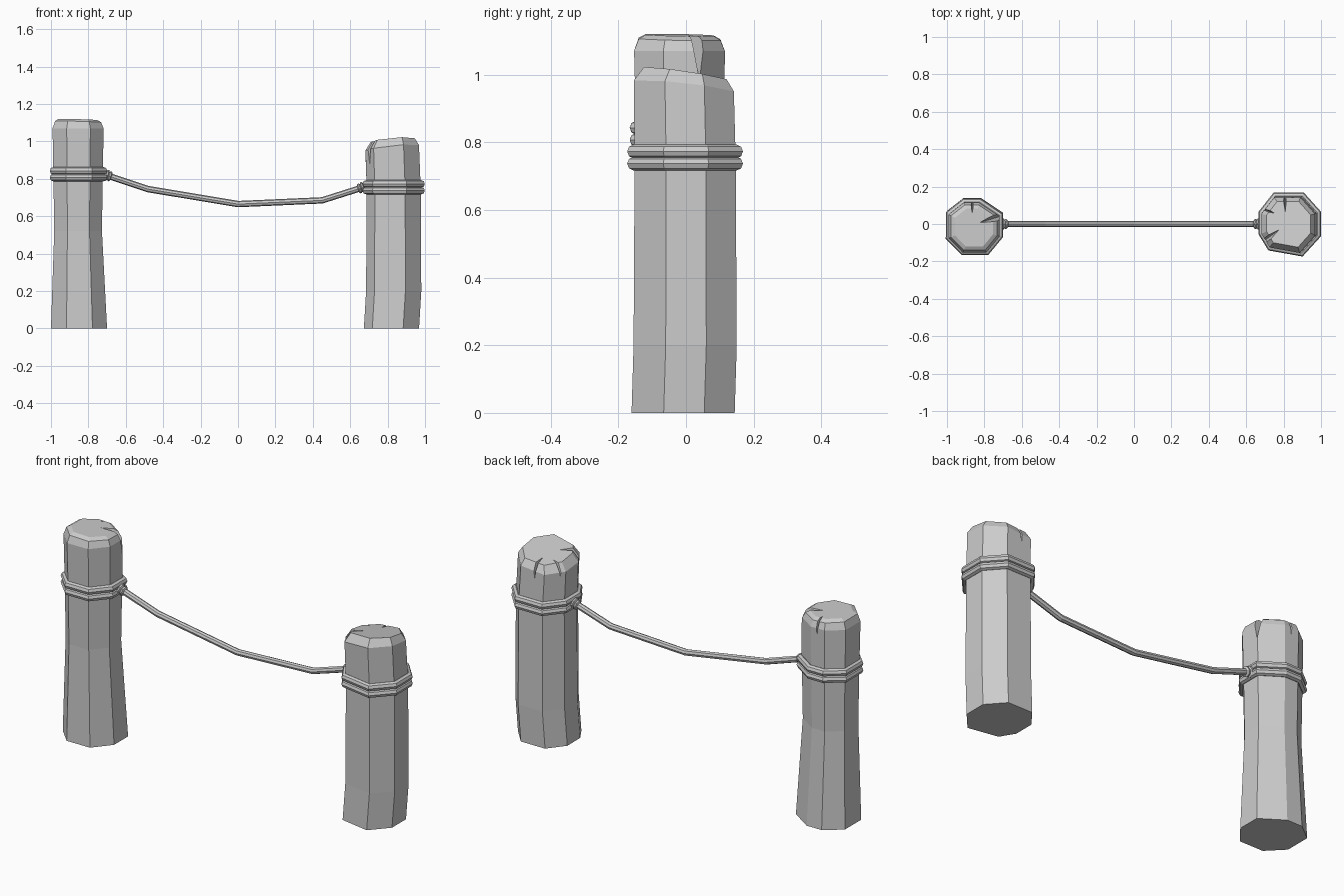
import bpy
import bmesh
from mathutils import Vector

if "Cube" in bpy.data.objects:
    bpy.data.objects.remove(bpy.data.objects["Cube"], do_unlink=True)

grey = bpy.data.materials.new("plain_grey")
grey.use_nodes = True
COLOUR = (0.6, 0.6, 0.6, 1)
grey.diffuse_color = COLOUR
grey.node_tree.nodes["Principled BSDF"].inputs["Base Color"].default_value = COLOUR


def add_mesh(name, bm):
    bmesh.ops.recalc_face_normals(bm, faces=bm.faces)
    mesh = bpy.data.meshes.new(name)
    bm.to_mesh(mesh)
    bm.free()
    mesh.materials.append(grey)
    ob = bpy.data.objects.new(name, mesh)
    bpy.context.collection.objects.link(ob)
    return ob


def post(name, outline, centre, levels):
    """Loft an outline; each level is z, scale, x shift, y shift, x slope, y slope."""
    bm = bmesh.new()
    rings = []
    for z, s, dx, dy, sx, sy in levels:
        ring = []
        for x, y in outline:
            rx, ry = (x - centre[0]) * s, (y - centre[1]) * s
            ring.append(bm.verts.new((centre[0] + rx + dx, centre[1] + ry + dy,
                                      z + rx * sx + ry * sy)))
        rings.append(ring)
    n = len(outline)
    for a, b in zip(rings, rings[1:]):
        for i in range(n):
            j = (i + 1) % n
            bm.faces.new((a[i], a[j], b[j], b[i]))
    bm.faces.new(rings[0])
    bm.faces.new(rings[-1])
    return add_mesh(name, bm)


def crack(target, tip, mouth, width, top, depth):
    """Cut a narrow wedge from the tip outward through the post's rim."""
    tip, mouth = Vector(tip), Vector(mouth)
    out = (mouth - tip).normalized()
    side = Vector((-out.y, out.x)) * width / 2
    bm = bmesh.new()
    for p, z in ((tip, top + 0.03), (mouth + side, top + 0.03),
                 (mouth - side, top + 0.03), (mouth, top - depth)):
        bm.verts.new((p.x, p.y, z))
    bmesh.ops.convex_hull(bm, input=bm.verts)
    cutter = add_mesh("crack_cutter", bm)
    cutter.hide_render = True
    mod = target.modifiers.new("crack", "BOOLEAN")
    mod.operation, mod.solver, mod.object = "DIFFERENCE", "EXACT", cutter
    bpy.context.view_layer.objects.active = target
    bpy.ops.object.modifier_apply(modifier=mod.name)
    bpy.data.objects.remove(cutter, do_unlink=True)


def tube(name, points, radius, closed=False):
    """Eight-sided rope along straight segments."""
    curve = bpy.data.curves.new(name, "CURVE")
    curve.dimensions = "3D"
    curve.bevel_depth, curve.bevel_resolution = radius, 2
    curve.use_fill_caps = not closed
    spline = curve.splines.new("POLY")
    spline.points.add(len(points) - 1)
    for p, co in zip(spline.points, points):
        p.co = (*co, 1)
    spline.use_cyclic_u = closed
    spline.use_smooth = False
    curve.materials.append(grey)
    ob = bpy.data.objects.new(name, curve)
    bpy.context.collection.objects.link(ob)
    bpy.ops.object.select_all(action="DESELECT")
    ob.select_set(True)
    bpy.context.view_layer.objects.active = ob
    bpy.ops.object.convert(target="MESH")


def lashing(name, outline, centre, scale, shift, z):
    """Two rope loops stacked around a post."""
    for label, dz in (("lower", -0.018), ("upper", 0.018)):
        loop = [(centre[0] + (x - centre[0]) * scale + shift[0],
                 centre[1] + (y - centre[1]) * scale + shift[1], z + dz)
                for x, y in outline]
        tube(f"{name}_{label}_loop", loop, 0.02, True)


def knot(name, start, direction):
    """Two-ridged collar at a rope end."""
    profile = ((0, 0.018), (0.006, 0.03), (0.014, 0.03), (0.019, 0.022),
               (0.024, 0.027), (0.031, 0.027), (0.037, 0.016))
    d = Vector(direction).normalized()
    turn = d.to_track_quat("Z", "Y")
    bm = bmesh.new()
    rings = []
    for h, r in profile:
        ring = bmesh.ops.create_circle(bm, segments=8, radius=r)["verts"]
        for v in ring:
            v.co = Vector(start) + turn @ (v.co + Vector((0, 0, h)))
        rings.append(ring)
    for a, b in zip(rings, rings[1:]):
        for i in range(8):
            j = (i + 1) % 8
            bm.faces.new((a[i], a[j], b[j], b[i]))
    bm.faces.new(rings[0])
    bm.faces.new(rings[-1])
    add_mesh(name, bm)


# Tall post, flared at the base
tall = ((-0.917, -0.155), (-0.778, -0.155), (-0.70, -0.06), (-0.70, 0.06),
        (-0.82, 0.14), (-0.91, 0.14), (-1.0, 0.07), (-1.0, -0.07))
tall_mid = (-0.85, -0.005)
tall_post = post("tall_post", tall, tall_mid, (
    (0, 1, 0, 0, 0, 0),
    (0.52, 0.85, -0.005, -0.01, 0, 0),
    (0.82, 0.88, -0.005, -0.01, 0, 0),
    (1.07, 0.91, -0.005, -0.012, 0, 0),
    (1.105, 0.82, -0.005, -0.012, -0.03, -0.02),
    (1.117, 0.68, -0.005, -0.012, -0.03, -0.02)))
crack(tall_post, (-0.85, 0.0), (-0.70, 0.045), 0.07, 1.115, 0.15)
crack(tall_post, (-0.865, 0.04), (-0.865, 0.16), 0.04, 1.115, 0.15)

# Short post, with a slanted top
short = ((0.73, -0.125), (0.895, -0.155), (0.98, -0.06), (0.98, 0.06),
         (0.90, 0.15), (0.755, 0.15), (0.685, 0.06), (0.685, -0.05))
short_mid = (0.83, 0)
short_post = post("short_post", short, short_mid, (
    (0, 1, -0.012, -0.006, 0, 0),
    (0.2, 1, 0, 0, 0, 0),
    (0.75, 0.98, 0, 0, 0, 0),
    (0.96, 0.97, -0.008, -0.004, 0.1, -0.11),
    (1.0, 0.8, -0.005, 0, 0.08, -0.15)))
crack(short_post, (0.81, 0.03), (0.805, 0.18), 0.045, 1.0, 0.14)
crack(short_post, (0.79, 0.045), (0.66, 0.09), 0.05, 1.0, 0.13)
crack(short_post, (0.79, -0.02), (0.69, -0.095), 0.05, 1.0, 0.15)

# Rope loops around both posts
lashing("tall_post", tall, tall_mid, 0.9, (-0.003, -0.008), 0.825)
lashing("short_post", short, short_mid, 1.0, (0, 0), 0.755)

# Sagging rope and its end knots
rope = ((-0.72, 0, 0.825), (-0.48, 0, 0.745), (0, 0, 0.665),
        (0.45, 0, 0.685), (0.68, 0, 0.758))
tube("hanging_rope", rope, 0.017)
knot("tall_post_knot", (-0.711, 0, 0.822), (1, 0, -0.33))
knot("short_post_knot", (0.676, 0, 0.757), (-1, 0, -0.33))
